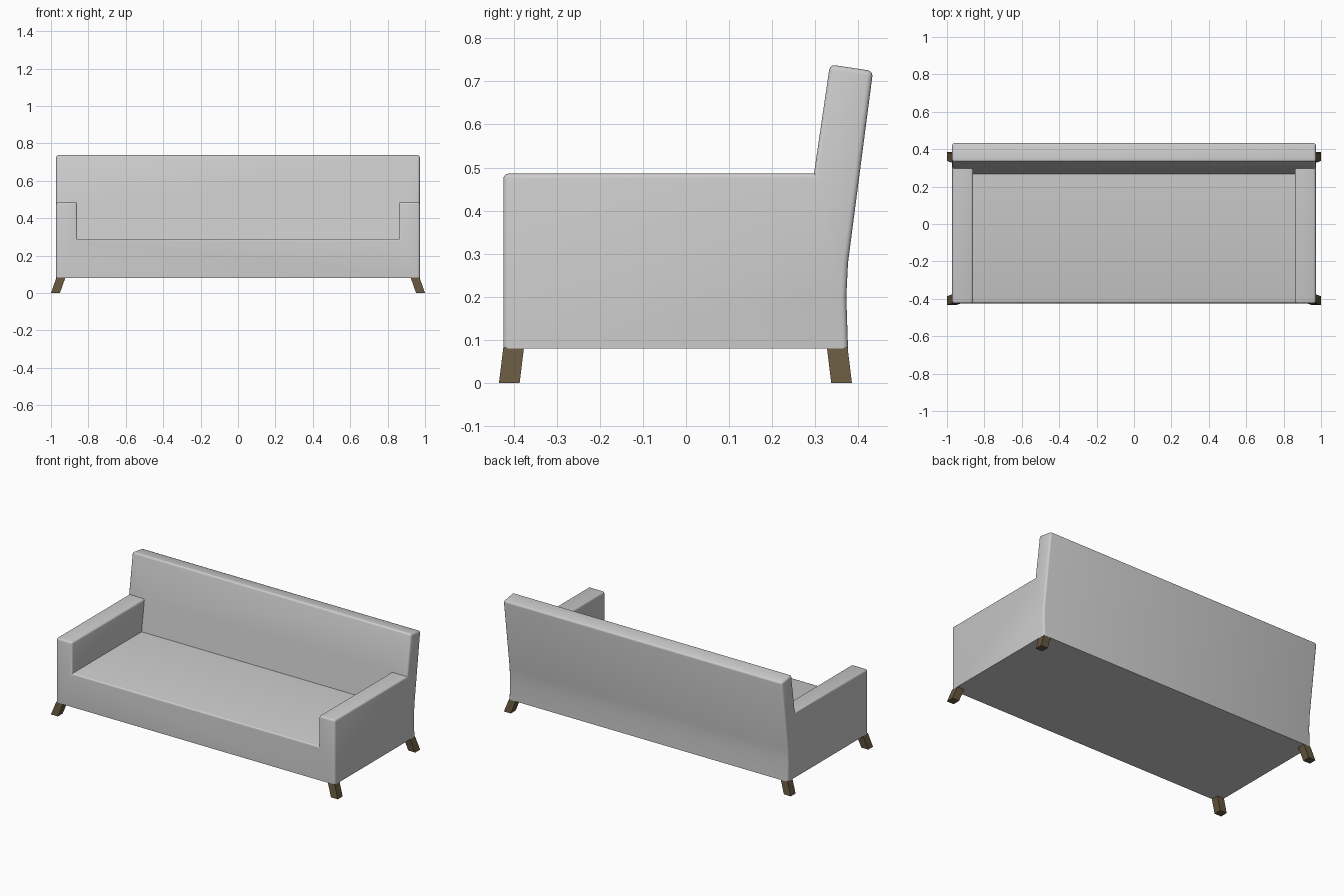
import bpy, bmesh, math

if "Cube" in bpy.data.objects:
    bpy.data.objects.remove(bpy.data.objects["Cube"])


def new_object(name, bm):
    bmesh.ops.recalc_face_normals(bm, faces=bm.faces)
    mesh = bpy.data.meshes.new(name)
    bm.to_mesh(mesh)
    bm.free()
    ob = bpy.data.objects.new(name, mesh)
    bpy.context.collection.objects.link(ob)
    return ob


def extrude_profile(name, profile, half_width):
    """Extrude a closed (y, z) profile symmetrically along x."""
    bm = bmesh.new()
    face = bm.faces.new([bm.verts.new((-half_width, y, z)) for y, z in profile])
    geom = bmesh.ops.extrude_face_region(bm, geom=[face])["geom"]
    bmesh.ops.translate(bm, vec=(2 * half_width, 0, 0),
                        verts=[g for g in geom if isinstance(g, bmesh.types.BMVert)])
    return new_object(name, bm)


# Upholstered body: side profile with arms and leaning back
BOTTOM = 0.08
body = extrude_profile("upholstered_body", [
    (-0.424, BOTTOM), (-0.424, 0.486), (0.297, 0.486), (0.334, 0.739),
    (0.434, 0.724), (0.386, 0.36), (0.376, 0.28), (0.372, 0.20), (0.376, BOTTOM)], 0.972)

# Seat well cut between the arms, following the slope of the back
slope = (0.334 - 0.297) / (0.739 - 0.486)
back_y = lambda z: 0.297 + slope * (z - 0.486)
cutter = extrude_profile("seat_cutter", [
    (-0.6, 0.29), (back_y(0.29), 0.29), (back_y(0.486), 0.486),
    (back_y(0.486), 0.6), (-0.6, 0.6)], 0.86)
mod = body.modifiers.new("seat_well", 'BOOLEAN')
mod.operation = 'DIFFERENCE'
mod.solver = 'EXACT'
mod.object = cutter
bpy.context.view_layer.objects.active = body
bpy.ops.object.modifier_apply(modifier=mod.name)
bpy.data.objects.remove(cutter)

# Soften the outer edges, keeping the underside and inner seams crisp
bm = bmesh.new()
bm.from_mesh(body.data)
bmesh.ops.remove_doubles(bm, verts=bm.verts, dist=0.0005)
bmesh.ops.dissolve_limit(bm, angle_limit=0.01, verts=bm.verts, edges=bm.edges)
soft = [e for e in bm.edges
        if len(e.link_faces) == 2
        and e.calc_face_angle_signed(0) > math.radians(30)
        and max(v.co.z for v in e.verts) > BOTTOM + 0.01]
bmesh.ops.bevel(bm, geom=soft, offset=0.012, segments=3, profile=0.5,
                affect='EDGES', clamp_overlap=True)
bm.to_mesh(body.data)
bm.free()
body.select_set(True)
bpy.ops.object.shade_smooth_by_angle(angle=math.radians(35))
body.select_set(False)

# Splayed wooden legs
wood = bpy.data.materials.new("dark_wood")
wood.diffuse_color = (0.13, 0.095, 0.05, 1)
wood.use_nodes = True
wood.node_tree.nodes["Principled BSDF"].inputs["Base Color"].default_value = wood.diffuse_color


def leg(name, side, top_y, foot_y):
    bm = bmesh.new()
    bmesh.ops.create_cube(bm, size=1)
    for v in bm.verts:
        x, y, z = v.co
        cx, cy = (0.947, top_y) if z > 0 else (0.976, foot_y)
        v.co = (side * cx + x * 0.048, cy + y * 0.048, BOTTOM + 0.002 if z > 0 else 0)
    ob = new_object(name, bm)
    ob.data.materials.append(wood)


for side, label in ((-1, "left"), (1, "right")):
    leg(f"front_leg_{label}", side, -0.400, -0.410)
    leg(f"back_leg_{label}", side, 0.351, 0.361)
